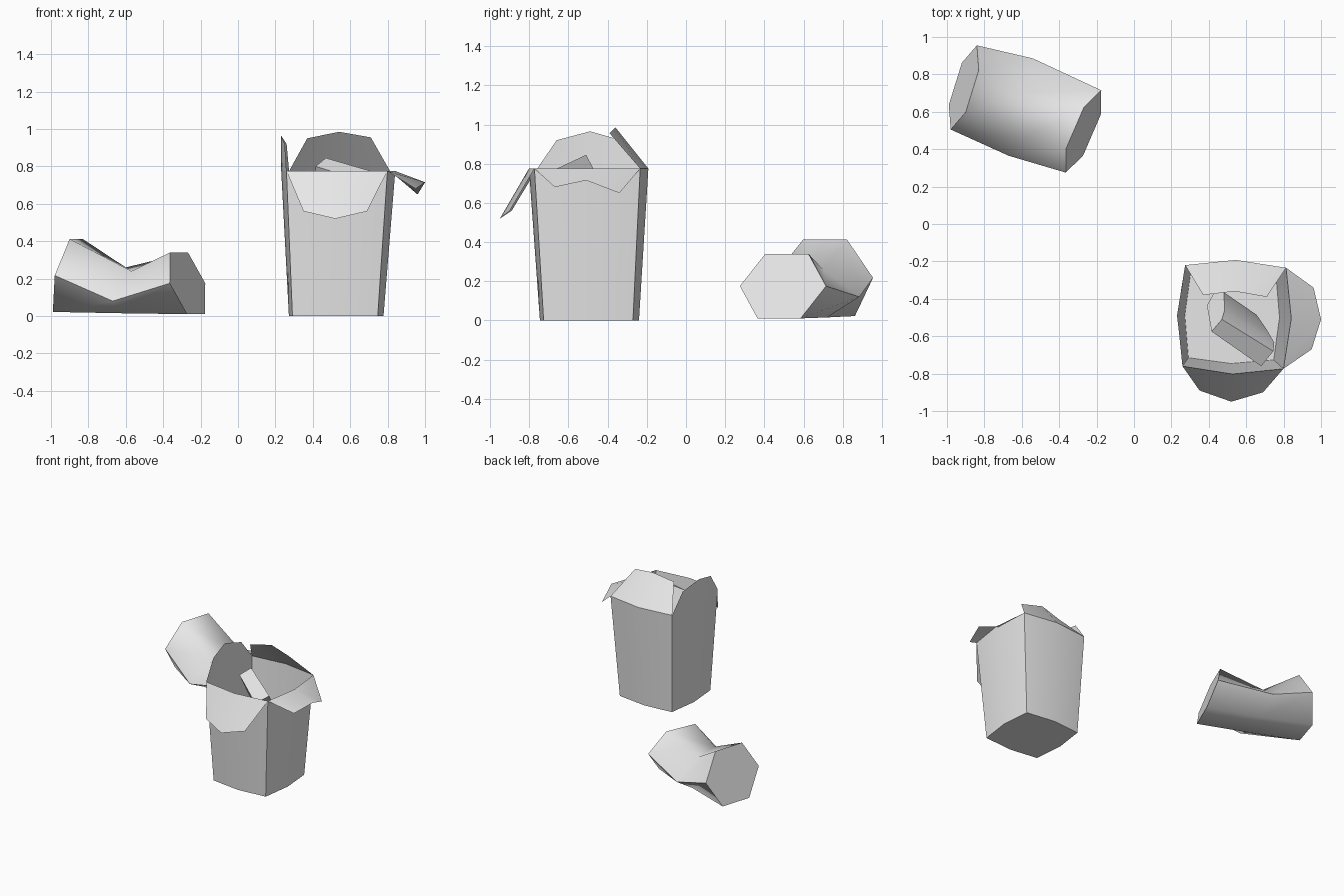
import bpy, math
from mathutils import Vector, Matrix

cube = bpy.data.objects.get("Cube")
if cube:
    bpy.data.objects.remove(cube)


def make_material(name, value):
    mat = bpy.data.materials.new(name)
    mat.use_nodes = True
    colour = (value, value, value, 1)
    mat.diffuse_color = colour
    mat.node_tree.nodes["Principled BSDF"].inputs["Base Color"].default_value = colour
    return mat


GREY = make_material("light grey", 0.8)


def make_object(name, verts, faces, smooth_angle):
    mesh = bpy.data.meshes.new(name)
    mesh.from_pydata([tuple(v) for v in verts], [], faces)
    mesh.materials.append(GREY)
    obj = bpy.data.objects.new(name, mesh)
    bpy.context.collection.objects.link(obj)
    bpy.ops.object.select_all(action='DESELECT')
    obj.select_set(True)
    bpy.context.view_layer.objects.active = obj
    bpy.ops.object.shade_smooth_by_angle(angle=math.radians(smooth_angle))
    return obj


def loft(name, rings, smooth_angle, caps):
    """Skin equal-length rings; caps lists which ends to close."""
    n = len(rings[0])
    verts = [p for ring in rings for p in ring]
    faces = []
    for r in range(len(rings) - 1):
        for i in range(n):
            j = (i + 1) % n
            faces.append((r * n + i, r * n + j, r * n + n + j, r * n + n + i))
    if "start" in caps:
        faces.append(tuple(reversed(range(n))))
    if "end" in caps:
        faces.append(tuple(range(len(verts) - n, len(verts))))
    return make_object(name, verts, faces, smooth_angle)


# Carton: slightly turned, tapering square with bowed walls
def bowed_square(centre, half, bow):
    outline = []
    for side in range(4):
        turn = Matrix.Rotation(math.radians(90 * side - 1.5), 3, 'Z')
        for local in ((-half, -half, 0), (0, -half - bow, 0)):
            outline.append(Vector(centre) + turn @ Vector(local))
    return outline


base = bowed_square((0.525, -0.493, 0), 0.228, 0.025)
rim = bowed_square((0.536, -0.497, 0.775), 0.27, 0.035)
loft("carton_body", [base, rim], 30, ["start"])

# Flaps: one per wall, each with three outer points
flap_tips = {
    "front_flap": [(0.35, -0.89, 0.56), (0.52, -0.95, 0.52), (0.69, -0.9, 0.56)],
    "left_flap": [(0.95, -0.67, 0.68), (1, -0.51, 0.715), (0.96, -0.34, 0.65)],
    "back_flap": [(0.71, -0.39, 0.955), (0.54, -0.36, 0.985), (0.37, -0.38, 0.95)],
    "right_flap": [(0.26, -0.33, 0.92), (0.23, -0.49, 0.965), (0.25, -0.66, 0.92)],
}
for side, (name, tips) in enumerate(flap_tips.items()):
    start, middle, end = (rim[(side * 2 + k) % 8] for k in range(3))
    make_object(name, [start, middle, end] + tips,
                [(0, 1, 4, 3), (1, 2, 5, 4)], 30)

# Leftover chunk resting inside the carton
near_end = [(0.415, -0.575, 0.8), (0.47, -0.51, 0.845), (0.485, -0.46, 0.75),
            (0.48, -0.365, 0.55), (0.43, -0.365, 0.45), (0.39, -0.435, 0.6)]
far_end = [(0.68, -0.76, 0.72), (0.745, -0.68, 0.765), (0.75, -0.635, 0.68),
           (0.71, -0.565, 0.52), (0.655, -0.485, 0.42), (0.6, -0.52, 0.5)]
loft("food_chunk", [near_end, far_end], 20, ["start", "end"])


# Crushed can: hexagonal ends with a dented waist
def hexagon(centre, across, up):
    c, u, v = Vector(centre), Vector(across), Vector(up)
    return [c - u / 2 + v, c + u / 2 + v, c + u, c + u / 2 - v, c - u / 2 - v, c - u]


can_left = hexagon((-0.91, 0.73, 0.217), (0.07, 0.225, 0), (0.045, -0.02, 0.195))
can_right = hexagon((-0.27, 0.495, 0.175), (0.095, 0.22, 0), (-0.045, 0.02, 0.165))
waist = [(-0.57, 0.46, 0.24), (-0.6, 0.7, 0.26), (-0.54, 0.885, 0.12),
         (-0.56, 0.72, 0.015), (-0.635, 0.5, 0.015), (-0.67, 0.365, 0.08)]
can = loft("crushed_can", [can_left, waist, can_right], 66, ["start", "end"])

# Outward faces on the closed pieces
for name in ("crushed_can", "food_chunk", "carton_body"):
    obj = bpy.data.objects[name]
    bpy.ops.object.select_all(action='DESELECT')
    obj.select_set(True)
    bpy.context.view_layer.objects.active = obj
    bpy.ops.object.mode_set(mode='EDIT')
    bpy.ops.mesh.select_all(action='SELECT')
    bpy.ops.mesh.normals_make_consistent(inside=False)
    bpy.ops.object.mode_set(mode='OBJECT')
